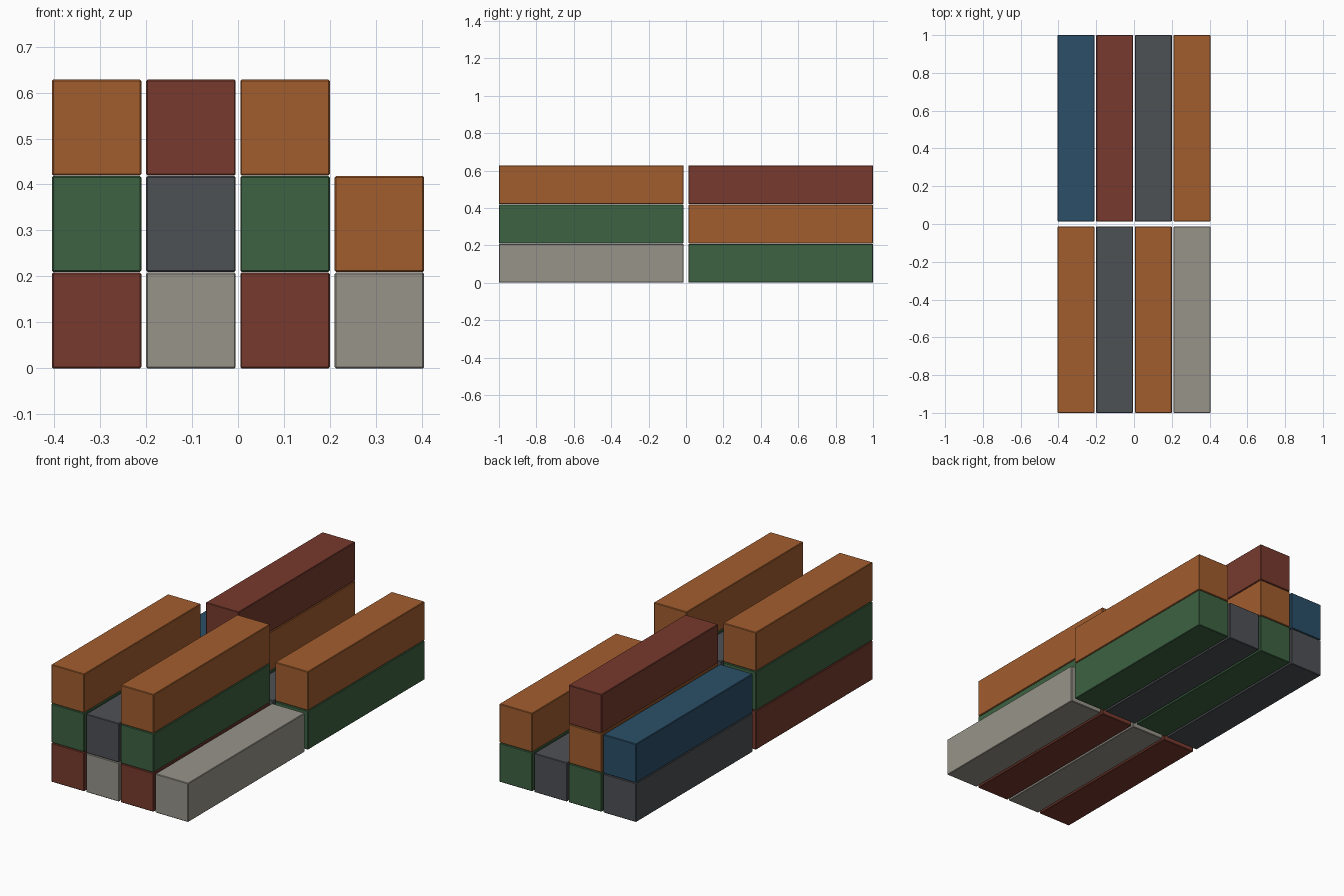
import bpy

cube = bpy.data.objects.get("Cube")
if cube:
    bpy.data.objects.remove(cube, do_unlink=True)

# Container size and stacking pitch
WIDTH, LENGTH, HEIGHT = 0.195, 0.987, 0.208
PITCH_X, PITCH_Z = 0.205, 0.21

COLOURS = {
    "orange": (0.36, 0.11, 0.027),
    "red": (0.185, 0.042, 0.027),
    "green": (0.046, 0.122, 0.054),
    "grey": (0.076, 0.082, 0.09),
    "beige": (0.31, 0.295, 0.255),
    "blue": (0.024, 0.078, 0.14),
}


def make_material(name, rgb):
    mat = bpy.data.materials.new(name + " paint")
    mat.use_nodes = True
    mat.diffuse_color = (*rgb, 1)
    bsdf = next(n for n in mat.node_tree.nodes if n.type == "BSDF_PRINCIPLED")
    bsdf.inputs["Base Color"].default_value = (*rgb, 1)
    return mat


MATERIALS = {name: make_material(name, rgb) for name, rgb in COLOURS.items()}


def container(name, colour, x, y, z):
    bpy.ops.mesh.primitive_cube_add(size=1, location=(x, y, z + HEIGHT / 2))
    obj = bpy.context.object
    obj.name = name
    obj.scale = (WIDTH, LENGTH, HEIGHT)
    bpy.ops.object.transform_apply(location=False, rotation=False, scale=True)
    obj.data.materials.append(MATERIALS[colour])
    # Fine chamfer along the container edges
    bevel = obj.modifiers.new("edge chamfer", "BEVEL")
    bevel.width = 0.003
    bevel.segments = 1


# Each bay lists its stacks from -x to +x, every stack from the ground up
BAYS = {
    "front": (-1, ["red green orange", "beige grey", "red green orange", "beige"]),
    "back": (1, ["grey blue", "green orange red", "grey", "green orange"]),
}

for bay, (side, stacks) in BAYS.items():
    y = side * (1 - LENGTH / 2)
    for column, stack in enumerate(stacks):
        x = (column - 1.5) * PITCH_X
        for tier, colour in enumerate(stack.split()):
            name = f"{bay}_container_column{column + 1}_tier{tier + 1}"
            container(name, colour, x, y, tier * PITCH_Z)
